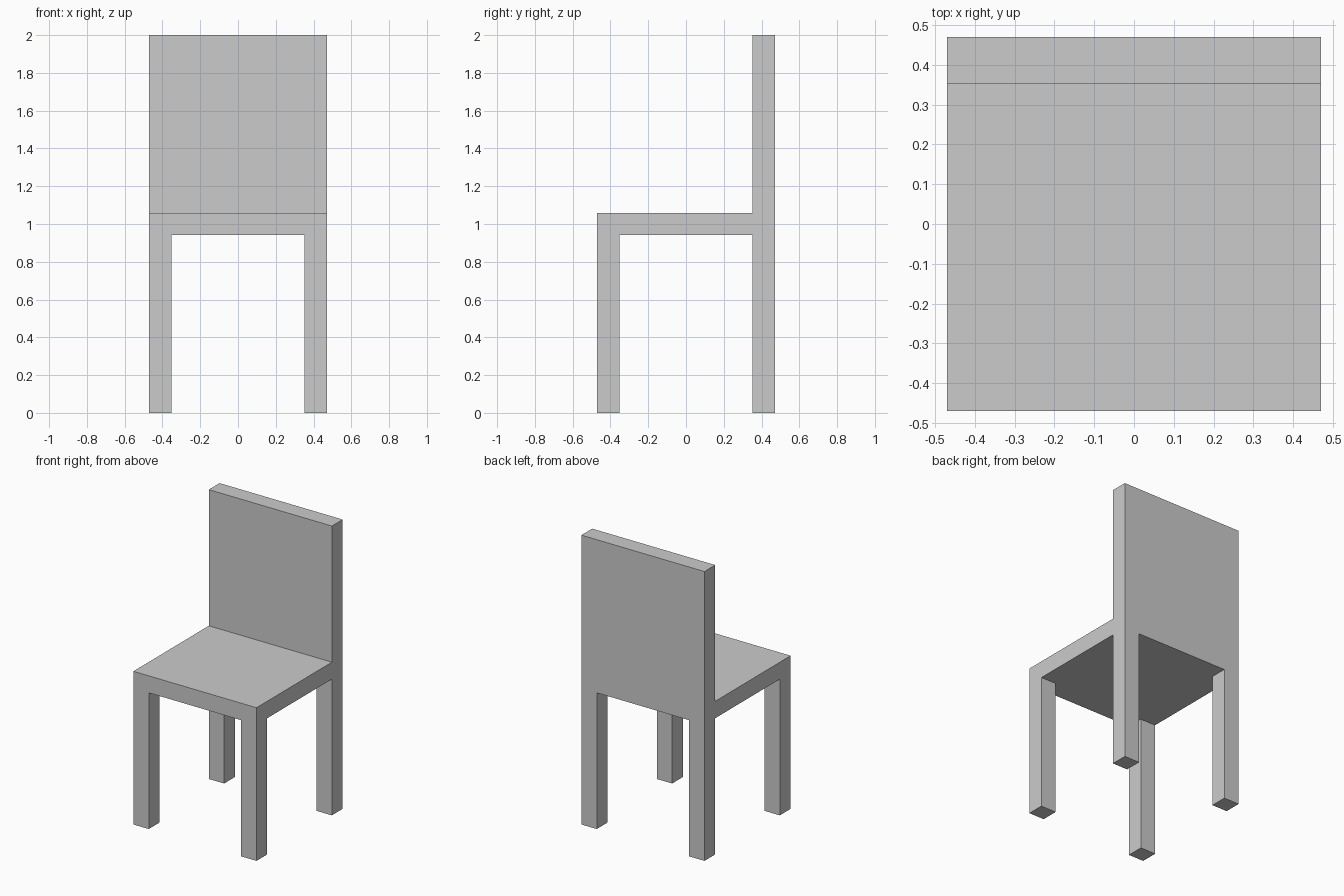
import bpy

if "Cube" in bpy.data.objects:
    bpy.data.objects.remove(bpy.data.objects["Cube"])

U = 2 / 17           # board thickness: the chair is 17 boards tall, 8 wide and 8 deep
HALF = 4 * U         # half the width and depth
SEAT_BOTTOM = 8 * U
SEAT_TOP = 9 * U
TOP = 17 * U


def box(name, low, high):
    """Add a box spanning two opposite corners."""
    centre = [(a + b) / 2 for a, b in zip(low, high)]
    bpy.ops.mesh.primitive_cube_add(size=1, location=centre)
    obj = bpy.context.object
    obj.name = name
    obj.scale = [b - a for a, b in zip(low, high)]
    bpy.ops.object.transform_apply(location=False, rotation=False, scale=True)
    return obj


# Seat slab
box("seat", (-HALF, -HALF, SEAT_BOTTOM), (HALF, HALF, SEAT_TOP))

# Backrest standing on the rear edge of the seat
box("backrest", (-HALF, HALF - U, SEAT_TOP), (HALF, HALF, TOP))

# Four legs flush with the seat corners
for depth, y in (("front", -HALF), ("back", HALF - U)):
    for side, x in (("left", -HALF), ("right", HALF - U)):
        box(f"{depth}_{side}_leg", (x, y, 0), (x + U, y + U, SEAT_BOTTOM))
